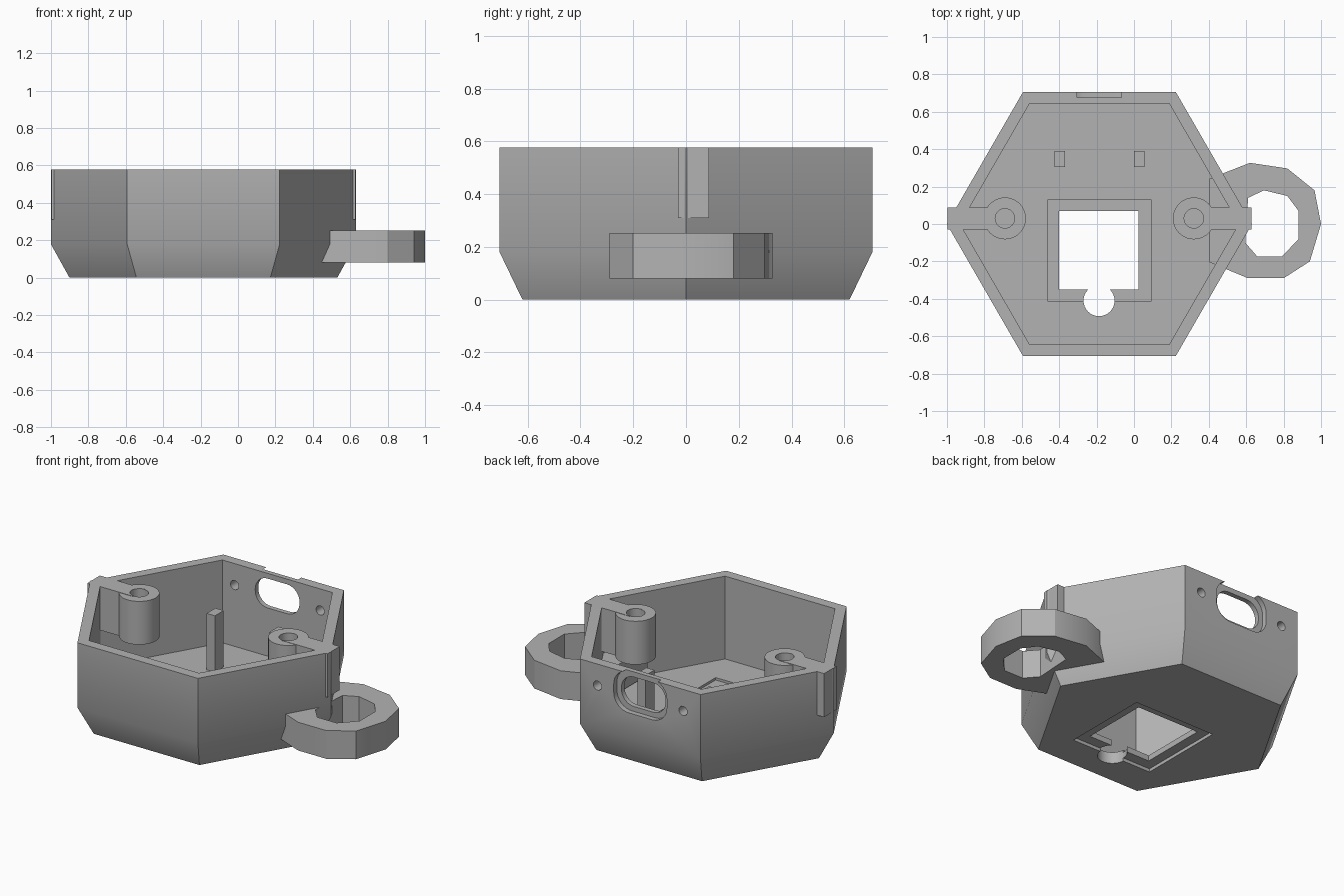
import bpy, bmesh, math
from math import sin, cos, pi, sqrt

old = bpy.data.objects.get("Cube")
if old:
    bpy.data.objects.remove(old, do_unlink=True)

grey = bpy.data.materials.new("light grey plastic")
grey.use_nodes = True
colour = (0.45, 0.45, 0.45, 1)
grey.diffuse_color = colour
grey.node_tree.nodes["Principled BSDF"].inputs["Base Color"].default_value = colour

CX, TOP, FLOOR, R, BOSS_Z = -0.185, 0.577, 0.07, 0.816, 0.31


def loft(name, *loops):
    """Closed solid through matching point loops."""
    bm = bmesh.new()
    rows = [[bm.verts.new(p) for p in loop] for loop in loops]
    n = len(rows[0])
    for a, b in zip(rows, rows[1:]):
        for i in range(n):
            j = (i + 1) % n
            bm.faces.new((a[i], a[j], b[j], b[i]))
    bm.faces.new(rows[0][::-1])
    bm.faces.new(rows[-1])
    bmesh.ops.recalc_face_normals(bm, faces=bm.faces)
    mesh = bpy.data.meshes.new(name)
    bm.to_mesh(mesh)
    bm.free()
    mesh.materials.append(grey)
    obj = bpy.data.objects.new(name, mesh)
    bpy.context.collection.objects.link(obj)
    return obj


def prism(name, outline, z0, z1):
    return loft(name, *[[(x, y, z) for x, y in outline] for z in (z0, z1)])


def circle(x, y, r, n=32):
    return [(x + r * cos(2 * pi * i / n), y + r * sin(2 * pi * i / n)) for i in range(n)]


def rect(x0, x1, y0, y1):
    return [(x0, y0), (x1, y0), (x1, y1), (x0, y1)]


def back_prism(name, outline, y0, y1):
    """Prism along y from an x-z outline."""
    return loft(name, *[[(x, y, z) for x, z in outline] for y in (y0, y1)])


def rounded(x, z, w, h, r, n=8):
    pts = []
    for k, (sx, sz) in enumerate(((1, 1), (-1, 1), (-1, -1), (1, -1))):
        for i in range(n + 1):
            a = (k + i / n) * pi / 2
            pts.append((x + sx * (w / 2 - r) + r * cos(a), z + sz * (h / 2 - r) + r * sin(a)))
    return pts


def combine(obj, tool, operation="DIFFERENCE"):
    mod = obj.modifiers.new("cut", "BOOLEAN")
    mod.operation, mod.solver, mod.object = operation, "EXACT", tool
    bpy.context.view_layer.objects.active = obj
    bpy.ops.object.modifier_apply(modifier=mod.name)
    bpy.data.objects.remove(tool, do_unlink=True)


def hexagon(r, z):
    return [(x, y, z) for x, y in circle(CX, 0, r, 6)]


# Hexagonal tray with a tapered foot
tray = loft("hexagonal_tray", hexagon(0.716, 0), hexagon(R, 0.18), hexagon(R, TOP))
combine(tray, loft("cavity", hexagon(0.745, FLOOR), hexagon(0.745, 1)))

# Square floor window with shallow seats and a round notch
seat = rect(-0.46, 0.09, -0.415, 0.13)
combine(tray, prism("lower_seat", seat, -0.1, 0.02))
combine(tray, prism("upper_seat", seat, FLOOR - 0.015, 0.2))
combine(tray, prism("window", rect(-0.4, 0.025, -0.35, 0.07), -0.1, 0.2))
combine(tray, prism("notch", circle(-0.187, -0.41, 0.083), -0.1, 0.2))

# Port opening and screw holes in the back wall
combine(tray, back_prism("port_recess", rounded(CX, 0.46, 0.36, 0.25, 0.1), 0.675, 0.9))
combine(tray, back_prism("port", rounded(CX, 0.455, 0.3, 0.18, 0.085), 0.5, 0.9))
for side in (-1, 1):
    combine(tray, back_prism("screw_hole", circle(CX + side * 0.29, 0.445, 0.028, 20), 0.5, 0.9))

parts = [tray]

# Screw bosses joined to the corners by webs that end as outer tabs
for side, label in ((-1, "right"), (1, "left")):
    x = CX + side * 0.505
    boss = prism(label + "_screw_boss", circle(x, 0.03, 0.112, 40), BOSS_Z, TOP - 0.002)
    ends = sorted((x, CX + side * 0.812))
    web = prism("web", rect(ends[0], ends[1], -0.03, 0.088), BOSS_Z, TOP)
    combine(boss, web, "UNION")
    combine(boss, prism("bore", circle(x, 0.03, 0.052), BOSS_Z + 0.03, 1))
    parts.append(boss)

# Two slim posts on the floor
for x, label in ((-0.398, "right"), (0.028, "left")):
    parts.append(prism(label + "_post", rect(x - 0.028, x + 0.028, 0.305, 0.39), FLOOR - 0.01, 0.415))

# Faceted hanging loop on the left corner
outer = [(0.405, -0.205), (0.61, -0.29), (0.8, -0.29), (0.94, -0.2), (1.0, 0.0),
         (0.965, 0.18), (0.82, 0.297), (0.62, 0.327), (0.405, 0.243)]
inner = [(0.66, -0.175), (0.79, -0.175), (0.88, -0.08), (0.88, 0.07),
         (0.82, 0.15), (0.695, 0.18), (0.61, 0.14), (0.595, -0.1)]
loop = prism("hanging_loop", outer, 0.08, 0.253)
combine(loop, prism("loop_hole", inner, 0, 0.4))
parts.append(loop)

# Smooth shading that keeps hard edges
bpy.ops.object.select_all(action="DESELECT")
for part in parts:
    part.select_set(True)
bpy.context.view_layer.objects.active = tray
bpy.ops.object.shade_smooth_by_angle(angle=math.radians(30))
